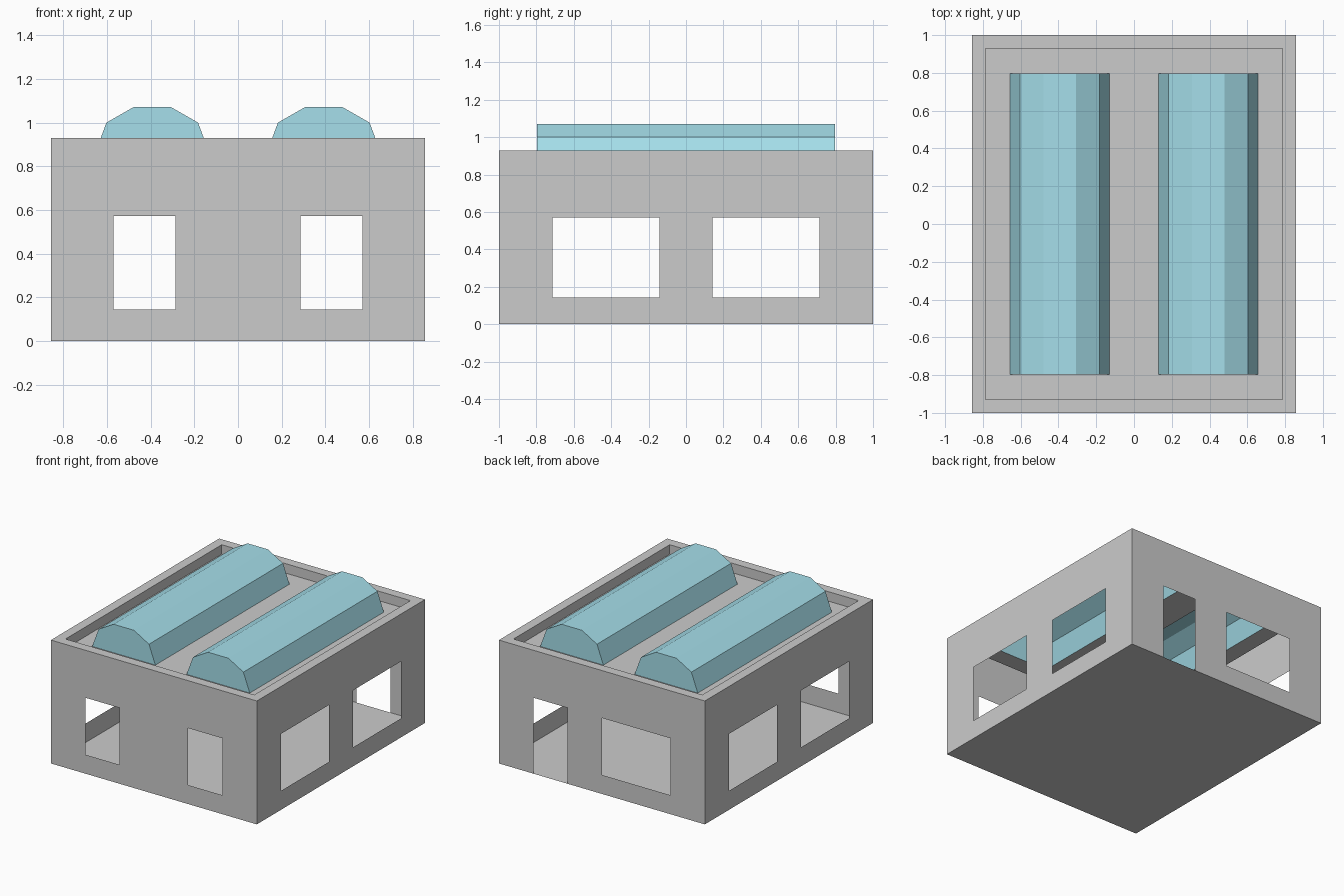
import bpy, bmesh

if "Cube" in bpy.data.objects:
    bpy.data.objects.remove(bpy.data.objects["Cube"])

U = 1 / 14                                  # building module
W, D, H = 12 * U, 14 * U, 13 * U            # half width, half depth, wall height
ROOF = 12 * U
RIM = U


def sheet(bm, u, v, holes, place):
    """Flat panel over range u x v with rectangular holes (u0, u1, v0, v1)."""
    us = sorted({*u, *(c for h in holes for c in h[:2])})
    vs = sorted({*v, *(c for h in holes for c in h[2:])})
    for a, b in zip(us, us[1:]):
        for c, d in zip(vs, vs[1:]):
            mu, mv = (a + b) / 2, (c + d) / 2
            if any(h[0] < mu < h[1] and h[2] < mv < h[3] for h in holes):
                continue
            bm.faces.new([bm.verts.new(place(*p))
                          for p in ((a, c), (b, c), (b, d), (a, d))])


def side(k, dist):
    """Upright plane facing front, right, back or left (k = 0..3)."""
    return [lambda u, v: (u, -dist, v), lambda u, v: (dist, u, v),
            lambda u, v: (-u, dist, v), lambda u, v: (-dist, -u, v)][k]


def finish(bm, name, mat=None):
    bmesh.ops.remove_doubles(bm, verts=bm.verts, dist=1e-5)
    me = bpy.data.meshes.new(name)
    bm.to_mesh(me)
    bm.free()
    if mat:
        me.materials.append(mat)
    ob = bpy.data.objects.new(name, me)
    bpy.context.collection.objects.link(ob)


# Outer walls: window and door openings per side
low, high = 2 * U, 8 * U
front = [(-8 * U, -4 * U, low, high), (4 * U, 8 * U, low, high)]
flank = [(-10 * U, -2 * U, low, high), (2 * U, 10 * U, low, high)]
back = [(-8 * U, -4 * U, 0, high), (0, 8 * U, low, high)]   # door, wide window
bm = bmesh.new()
for k, holes in enumerate((front, flank, back, flank)):
    half, dist = (W, D) if k % 2 == 0 else (D, W)
    sheet(bm, (-half, half), (0, H), holes, side(k, dist))
finish(bm, "walls")

# Floor
bm = bmesh.new()
sheet(bm, (-W, W), (-D, D), [], lambda u, v: (u, -v, 0))
finish(bm, "floor")

# Parapet: flat rim and inner faces down to the roof
wi, di = W - RIM, D - RIM
bm = bmesh.new()
sheet(bm, (-W, W), (-D, D), [(-wi, wi, -di, di)], lambda u, v: (u, v, H))
for k in range(4):
    half, dist = (wi, di) if k % 2 == 0 else (di, wi)
    sheet(bm, (-half, half), (ROOF, H), [], side(k, -dist))
finish(bm, "parapet")

# Roof deck, open below the skylights
SX0, SX1, SY = 0.13, 0.656, 0.797
bm = bmesh.new()
sheet(bm, (-wi, wi), (-di, di),
      [(-SX1, -SX0, -SY, SY), (SX0, SX1, -SY, SY)], lambda u, v: (u, v, ROOF))
finish(bm, "roof")

# Skylights: hollow faceted vaults with closed ends
glass = bpy.data.materials.new("skylight_glass")
glass.diffuse_color = (0.38, 0.74, 0.83, 1)
glass.use_nodes = True
glass.node_tree.nodes["Principled BSDF"].inputs["Base Color"].default_value = glass.diffuse_color
mid = (SX0 + SX1) / 2
half_profile = [(SX1 - mid, ROOF), (0.21, 1.0), (0.085, 15 * U)]
profile = [(-x, z) for x, z in half_profile] + half_profile[::-1]
for name, cx in (("left_skylight", -mid), ("right_skylight", mid)):
    bm = bmesh.new()
    near = [bm.verts.new((cx + x, -SY, z)) for x, z in profile]
    far = [bm.verts.new((cx + x, SY, z)) for x, z in profile]
    for i in range(len(profile) - 1):
        bm.faces.new((near[i], near[i + 1], far[i + 1], far[i]))
    bm.faces.new(near[::-1])
    bm.faces.new(far)
    finish(bm, name, glass)
